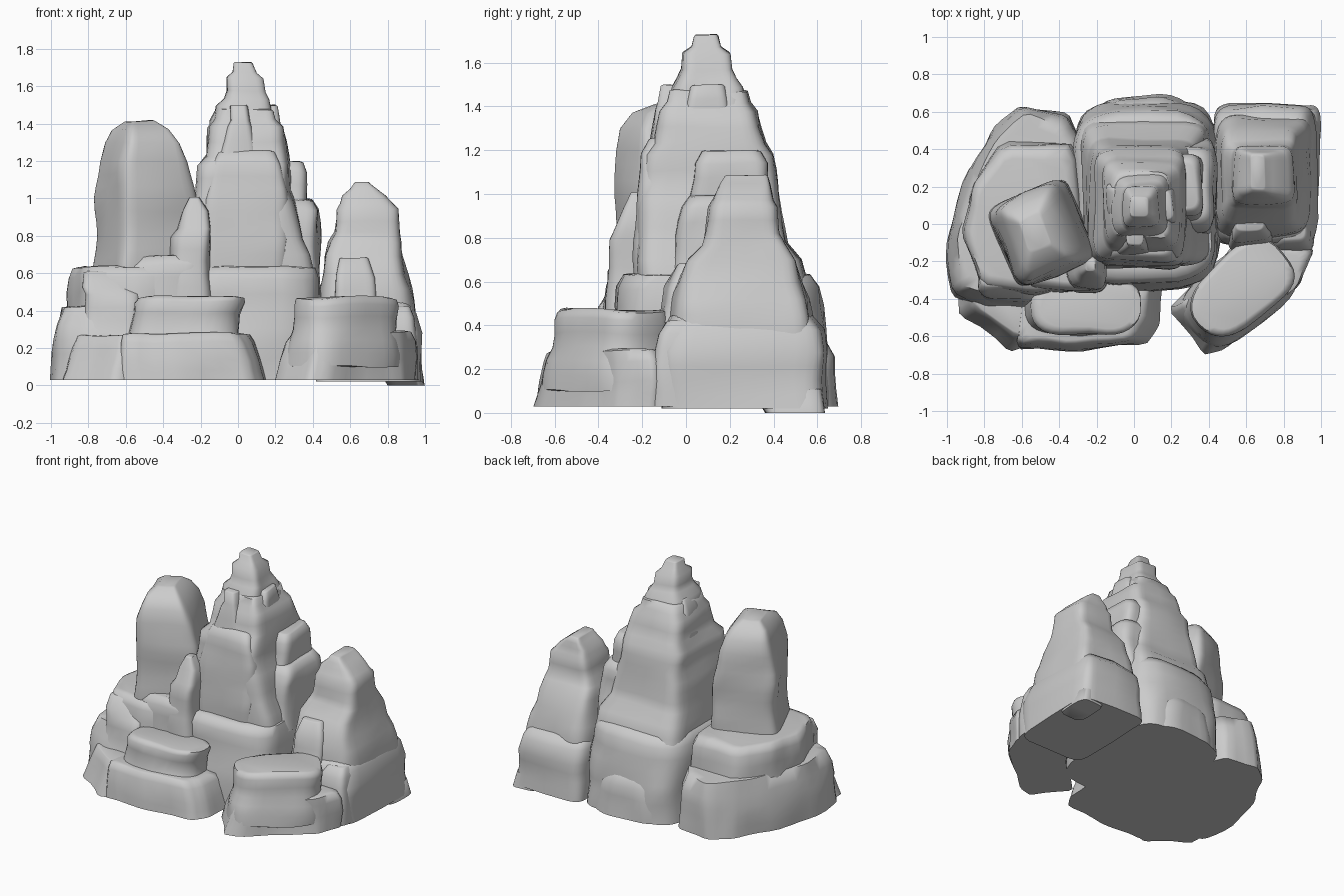
import bpy, bmesh, math
from mathutils import Vector, noise


def loft(name, rings, rough=0.024):
    """Skin a stack of closed rings into one weathered rock with crisp ledges."""
    dense = []
    for a, b in zip(rings, rings[1:]):
        k = max(1, round((b[0].z - a[0].z) / 0.07))
        dense += [[p.lerp(q, i / k) for p, q in zip(a, b)] for i in range(k)]
    cen = sum(rings[-1], Vector()) / len(rings[-1])
    lip = [cen + (p - cen) * 0.88 + Vector((0, 0, 0.006)) for p in rings[-1]]
    bm = bmesh.new()
    loops = []
    for ring in dense + [rings[-1], lip]:
        loop = []
        for p in ring:
            d = noise.noise_vector(p * 4.5 + Vector((len(name), 3, 7))) * rough
            d.z *= 0.6 if p.z > 0.06 else 0
            loop.append(bm.verts.new(p + d))
        loops.append(loop)
    n = len(loops[0])
    for a, b in zip(loops, loops[1:]):
        for i in range(n):
            j = (i + 1) % n
            bm.faces.new((a[i], a[j], b[j], b[i]))
    bm.faces.new(loops[-1])
    bm.faces.new(loops[0][::-1])
    bmesh.ops.recalc_face_normals(bm, faces=bm.faces)
    me = bpy.data.meshes.new(name)
    bm.to_mesh(me)
    bm.free()
    ob = bpy.data.objects.new(name, me)
    bpy.context.collection.objects.link(ob)
    bpy.ops.object.select_all(action='DESELECT')
    ob.select_set(True)
    bpy.context.view_layer.objects.active = ob
    bpy.ops.object.shade_smooth_by_angle(angle=math.radians(60))
    return ob


def rock(name, levels, rot=0, at=(0, 0), n=5, seg=32):
    """levels: (z, x0, x1, y0, y1) bounds of rounded-box sections, bottom to top."""
    c, s = math.cos(math.radians(rot)), math.sin(math.radians(rot))
    rings = []
    for z, x0, x1, y0, y1 in levels:
        ring = []
        for i in range(seg):
            t = 2 * math.pi * i / seg
            u, v = math.cos(t), math.sin(t)
            u = math.copysign(abs(u) ** (2 / n), u)
            v = math.copysign(abs(v) ** (2 / n), v)
            x = (x0 + x1) / 2 + u * (x1 - x0) / 2
            y = (y0 + y1) / 2 + v * (y1 - y0) / 2
            ring.append(Vector((at[0] + c * x - s * y, at[1] + s * x + c * y, z)))
        rings.append(ring)
    return loft(name, rings)


def slab(name, outline, levels, shift=(0, 0)):
    """outline: corners in order around; levels: (z, scale), drifting by shift."""
    pts = [Vector((x, y, 0)) for x, y in outline]
    ring = []
    for a, b in zip(pts, pts[1:] + pts[:1]):
        ring += [a.lerp(b, k) for k in (0.1, 0.37, 0.63, 0.9)]
    cen = sum(ring, Vector()) / len(ring)
    top = levels[-1][0]
    return loft(name, [[cen + (p - cen) * k + Vector((shift[0] * z / top, shift[1] * z / top, z))
                        for p in ring] for z, k in levels])


# central peak, rising in ledges
rock("central_peak", [
    (0.55, -0.28, 0.42, -0.23, 0.57), (0.70, -0.27, 0.38, -0.23, 0.53),
    (0.78, -0.25, 0.34, -0.22, 0.46), (0.98, -0.24, 0.31, -0.21, 0.42),
    (1.04, -0.22, 0.29, -0.20, 0.41), (1.18, -0.21, 0.28, -0.19, 0.39),
    (1.23, -0.16, 0.27, -0.15, 0.36), (1.38, -0.15, 0.24, -0.11, 0.32),
    (1.42, -0.12, 0.20, -0.08, 0.29), (1.47, -0.11, 0.19, -0.07, 0.28)], n=7)
rock("summit", [
    (1.38, -0.12, 0.20, -0.08, 0.29), (1.49, -0.11, 0.18, -0.06, 0.26),
    (1.53, -0.07, 0.17, -0.04, 0.23), (1.57, -0.06, 0.15, -0.02, 0.21),
    (1.64, -0.06, 0.14, -0.01, 0.20), (1.67, -0.02, 0.11, 0.03, 0.16),
    (1.72, -0.01, 0.09, 0.04, 0.15)])
rock("summit_knob_front", [
    (1.22, -0.09, 0.10, -0.16, 0.05), (1.38, -0.07, 0.08, -0.14, 0.05),
    (1.41, -0.05, 0.07, -0.13, 0.05), (1.49, -0.04, 0.06, -0.12, 0.05)])
rock("summit_knob_left", [
    (1.18, -0.17, 0.02, 0.02, 0.24), (1.42, -0.15, 0.02, 0.04, 0.22),
    (1.49, -0.11, 0.02, 0.06, 0.20)])
rock("summit_knob_right", [
    (1.18, 0.05, 0.26, -0.02, 0.22), (1.38, 0.05, 0.23, 0.0, 0.2),
    (1.49, 0.05, 0.20, 0.03, 0.18)])
rock("peak_front_plate", [
    (0.55, -0.20, 0.27, -0.24, 0.1), (1.0, -0.19, 0.27, -0.22, 0.1),
    (1.18, -0.14, 0.23, -0.20, 0.1), (1.24, -0.10, 0.2, -0.16, 0.1)], n=8)
rock("peak_right_shoulder", [
    (0.55, 0.1, 0.44, -0.08, 0.47), (0.94, 0.1, 0.43, -0.02, 0.41),
    (0.99, 0.1, 0.40, 0.01, 0.37)])
rock("peak_right_step", [
    (0.8, 0.1, 0.37, -0.02, 0.39), (1.14, 0.1, 0.36, 0.04, 0.36),
    (1.20, 0.1, 0.34, 0.08, 0.33)])

# broad foot of the central peak
rock("central_base", [
    (0.03, -0.34, 0.46, -0.36, 0.66), (0.30, -0.34, 0.46, -0.35, 0.65),
    (0.40, -0.33, 0.45, -0.33, 0.63), (0.57, -0.31, 0.44, -0.32, 0.61),
    (0.63, -0.28, 0.42, -0.29, 0.57)], n=4)
rock("central_back_foot", [
    (0.03, -0.24, 0.34, 0.3, 0.685), (0.26, -0.20, 0.28, 0.3, 0.675),
    (0.36, -0.14, 0.20, 0.3, 0.63)], n=3)

# left pillar on its own base
rock("left_pillar", [
    (0.45, -0.23, 0.23, -0.25, 0.22), (0.80, -0.23, 0.23, -0.25, 0.22),
    (1.00, -0.23, 0.22, -0.26, 0.22), (1.20, -0.21, 0.18, -0.25, 0.21),
    (1.30, -0.18, 0.14, -0.23, 0.19), (1.37, -0.15, 0.09, -0.18, 0.15),
    (1.41, -0.10, 0.04, -0.11, 0.10)], rot=22, at=(-0.50, -0.03), n=7)
slab("left_base_upper", [
    (-0.30, 0.42), (-0.70, 0.43), (-0.87, 0.20), (-0.91, -0.05),
    (-0.82, -0.33), (-0.55, -0.38), (-0.25, -0.32)],
    [(0.03, 1.05), (0.35, 1.03), (0.50, 1.01), (0.58, 0.99), (0.63, 0.93)])
slab("left_base_lower", [
    (-0.28, 0.45), (-0.36, 0.58), (-0.60, 0.64), (-0.76, 0.50), (-0.90, 0.25),
    (-1.0, -0.08), (-0.99, -0.38), (-0.80, -0.46), (-0.28, -0.40)],
    [(0.03, 1.0), (0.24, 0.99), (0.32, 0.96), (0.42, 0.88)], (0.02, 0.0))

# small crags in front of the left pillar
rock("left_front_crag", [
    (0.05, -0.84, -0.50, -0.50, -0.1), (0.28, -0.84, -0.52, -0.44, -0.1),
    (0.48, -0.82, -0.53, -0.40, -0.1), (0.52, -0.84, -0.58, -0.37, -0.1),
    (0.60, -0.83, -0.60, -0.34, -0.1)])
rock("left_front_block", [
    (0.3, -0.59, -0.2, -0.37, 0), (0.64, -0.58, -0.2, -0.35, 0),
    (0.69, -0.56, -0.2, -0.32, 0)])
rock("pinnacle", [
    (0.3, -0.38, -0.13, -0.38, -0.12), (0.60, -0.36, -0.14, -0.36, -0.12),
    (0.79, -0.35, -0.15, -0.35, -0.12), (0.84, -0.31, -0.15, -0.33, -0.13),
    (0.93, -0.28, -0.16, -0.29, -0.15), (1.0, -0.25, -0.20, -0.25, -0.18)], n=4)

# stepped right peak, its base dipping at the outer back corner
rock("right_peak_base", [
    (0.02, 0.42, 0.99, -0.11, 0.64), (0.28, 0.42, 0.98, -0.12, 0.64),
    (0.38, 0.43, 0.95, -0.10, 0.62), (0.44, 0.45, 0.92, -0.07, 0.57)], n=7)
rock("right_peak_heel", [
    (0.0, 0.80, 0.99, 0.35, 0.63), (0.1, 0.75, 0.98, 0.3, 0.63)])
rock("right_peak", [
    (0.3, 0.44, 0.95, -0.08, 0.59), (0.52, 0.44, 0.93, -0.06, 0.56),
    (0.60, 0.45, 0.91, -0.03, 0.53), (0.70, 0.46, 0.88, 0.01, 0.50),
    (0.77, 0.48, 0.87, 0.07, 0.45), (0.82, 0.51, 0.86, 0.08, 0.42),
    (0.94, 0.53, 0.85, 0.10, 0.41), (0.97, 0.55, 0.82, 0.12, 0.39),
    (1.01, 0.56, 0.79, 0.14, 0.38),
    (1.05, 0.60, 0.75, 0.16, 0.37), (1.085, 0.62, 0.71, 0.18, 0.36)], n=6)
rock("right_peak_front_block", [
    (0.3, 0.50, 0.74, -0.14, 0.1), (0.58, 0.52, 0.73, -0.09, 0.1),
    (0.68, 0.54, 0.70, -0.03, 0.1)])
rock("right_peak_side_block", [
    (0.03, 0.66, 0.96, -0.17, 0.1), (0.36, 0.74, 0.94, -0.12, 0.1),
    (0.42, 0.78, 0.92, -0.09, 0.1)])

# flat-topped boulders and skirts along the front
rock("front_left_boulder", [
    (0.1, -0.60, 0.05, -0.63, -0.26), (0.22, -0.59, 0.04, -0.62, -0.26),
    (0.28, -0.57, 0.00, -0.59, -0.27), (0.38, -0.54, 0.01, -0.59, -0.28),
    (0.44, -0.54, 0.04, -0.60, -0.28), (0.465, -0.52, 0.04, -0.58, -0.30)], n=3)
slab("front_left_skirt", [
    (0.16, -0.34), (0.15, -0.52), (0.07, -0.65), (-0.30, -0.68),
    (-0.62, -0.67), (-0.60, -0.40), (-0.30, -0.28)],
    [(0.03, 1.0), (0.14, 0.96), (0.23, 0.92), (0.27, 0.87)], (-0.05, 0.02))
slab("front_left_wedge", [
    (-0.55, -0.40), (-0.55, -0.66), (-0.66, -0.68), (-0.93, -0.50), (-0.95, -0.34)],
    [(0.03, 1.0), (0.14, 0.95), (0.26, 0.86)], (0.05, 0.06))
rock("front_right_boulder", [
    (0.1, -0.34, 0.32, -0.21, 0.19), (0.24, -0.32, 0.31, -0.20, 0.18),
    (0.30, -0.30, 0.30, -0.19, 0.18), (0.43, -0.30, 0.30, -0.19, 0.18),
    (0.465, -0.29, 0.29, -0.17, 0.17)], rot=40, at=(0.565, -0.35), n=2.8)
slab("front_right_skirt", [
    (0.90, -0.10), (0.55, -0.10), (0.32, -0.32), (0.19, -0.45),
    (0.37, -0.69), (0.48, -0.67), (0.72, -0.48), (0.88, -0.34), (0.95, -0.16)],
    [(0.03, 1.0), (0.14, 0.96), (0.23, 0.92), (0.28, 0.86)], (0.03, 0.02))
